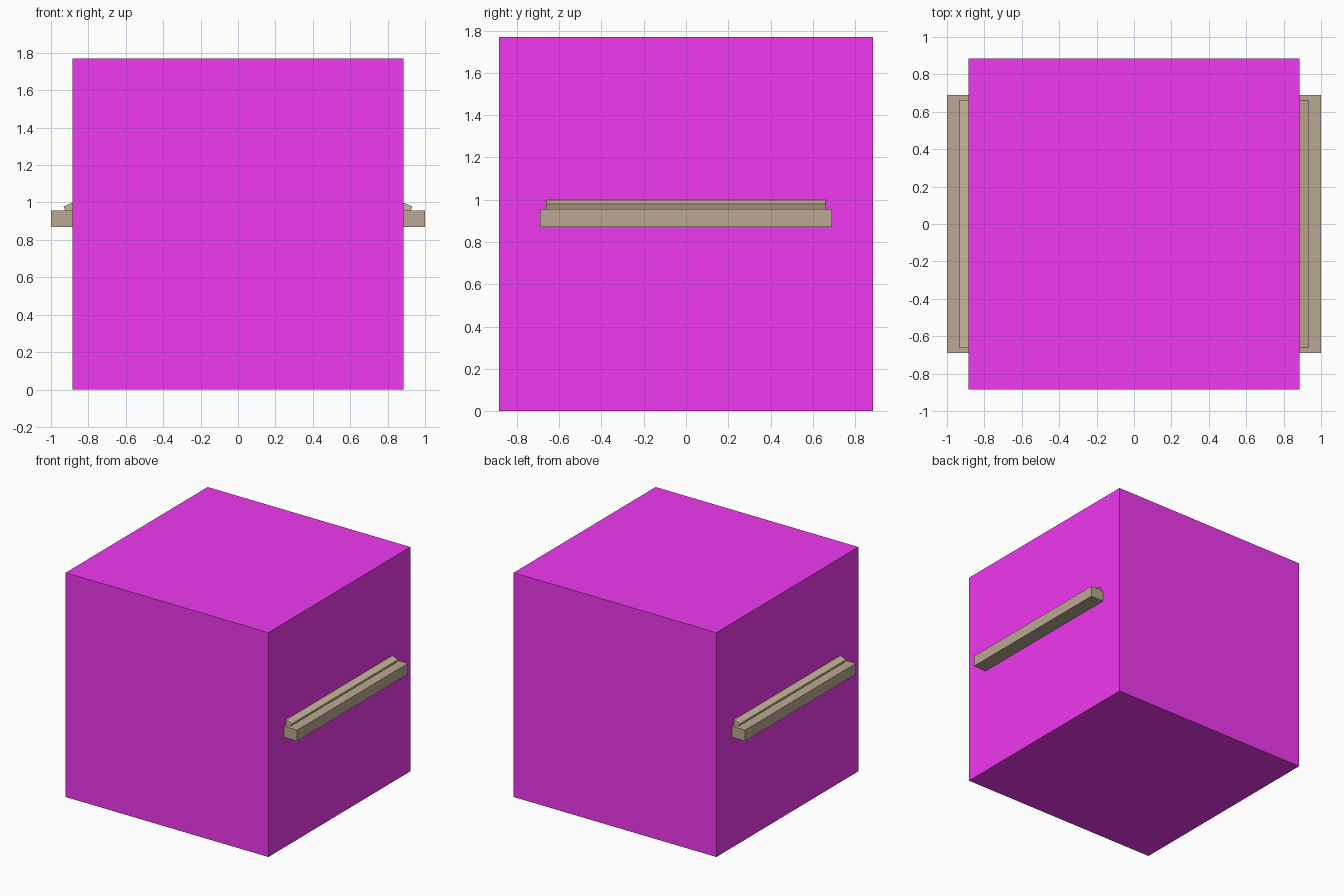
import bpy, bmesh
from math import sin, cos, radians

if "Cube" in bpy.data.objects:
    bpy.data.objects.remove(bpy.data.objects["Cube"])


def material(name, rgb):
    m = bpy.data.materials.new(name)
    m.diffuse_color = (*rgb, 1)
    m.use_nodes = True
    m.node_tree.nodes["Principled BSDF"].inputs["Base Color"].default_value = m.diffuse_color
    return m


def extrude_profile(name, pts, half_depth, mat):
    """Extrude an (x, z) outline along y, centred on y = 0."""
    bm = bmesh.new()
    face = bm.faces.new([bm.verts.new((x, -half_depth, z)) for x, z in pts])
    geo = bmesh.ops.extrude_face_region(bm, geom=[face])["geom"]
    bmesh.ops.translate(bm, vec=(0, 2 * half_depth, 0),
                        verts=[v for v in geo if isinstance(v, bmesh.types.BMVert)])
    bmesh.ops.recalc_face_normals(bm, faces=bm.faces)
    mesh = bpy.data.meshes.new(name)
    bm.to_mesh(mesh)
    bm.free()
    mesh.materials.append(mat)
    obj = bpy.data.objects.new(name, mesh)
    bpy.context.collection.objects.link(obj)
    return obj


def rect(x, z0, z1):
    return [(-x, z0), (x, z0), (x, z1), (-x, z1)]


magenta = material("magenta", (0.87, 0.04, 0.87))
dark_wood = material("dark_wood", (0.5, 0.39, 0.29))
light_wood = material("light_wood", (0.6, 0.47, 0.32))

# Large cube and the board passing through it
extrude_profile("cube_block", rect(0.885, 0, 1.77), 0.885, magenta)
extrude_profile("board", rect(1.0, 0.87, 0.957), 0.69, dark_wood)

# Tilted panels resting on the board, rising towards the middle
a, length, thick = radians(22.5), 0.6, 0.087
x, z = 0.933, 0.979
up = (-length * cos(a), length * sin(a))
down = (-thick * sin(a), -thick * cos(a))
panel = [(x, z), (x + up[0], z + up[1]),
         (x + up[0] + down[0], z + up[1] + down[1]), (x + down[0], z + down[1])]
for name, side in (("right_panel", 1), ("left_panel", -1)):
    extrude_profile(name, [(side * px, pz) for px, pz in panel], 0.663, light_wood)
